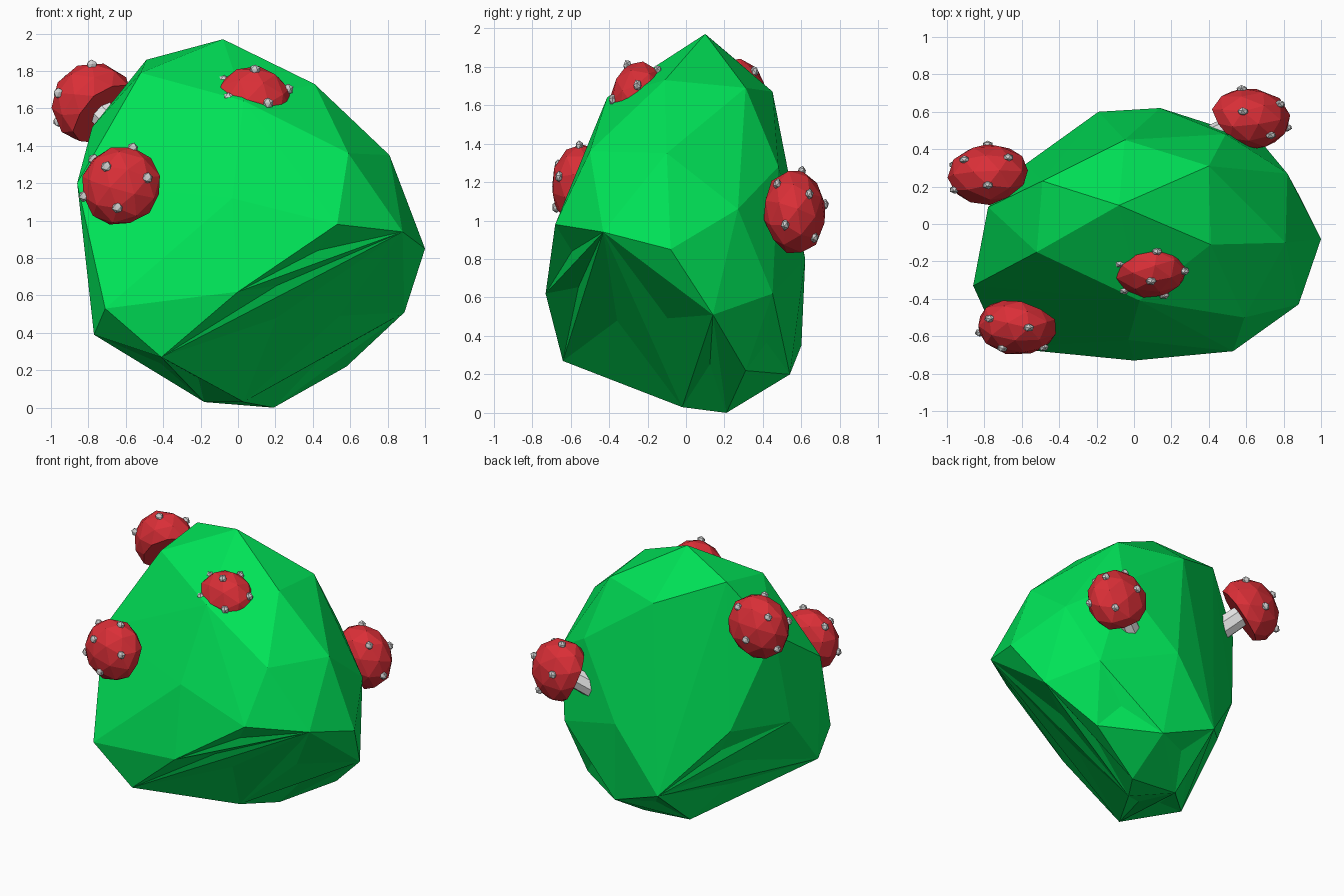
import bpy, bmesh
from mathutils import Vector, Matrix

cube = bpy.data.objects.get("Cube")
if cube:
    bpy.data.objects.remove(cube, do_unlink=True)


def material(name, colour):
    mat = bpy.data.materials.new(name)
    mat.use_nodes = True
    rgba = (*colour, 1)
    mat.diffuse_color = rgba
    mat.node_tree.nodes["Principled BSDF"].inputs["Base Color"].default_value = rgba
    return mat


LEAF = material("leaf green", (0, .76, .095))
RED = material("cap red", (.7, .028, .038))
WHITE = material("stem white", (.82, .82, .82))
GREY = material("spot grey", (.62, .62, .62))


def finish(bm, name, mat, matrix=None):
    """Turn a bmesh into a flat-shaded object with one material."""
    if matrix:
        bm.transform(matrix)
    bmesh.ops.recalc_face_normals(bm, faces=bm.faces)
    mesh = bpy.data.meshes.new(name)
    bm.to_mesh(mesh)
    bm.free()
    mesh.materials.append(mat)
    obj = bpy.data.objects.new(name, mesh)
    bpy.context.scene.collection.objects.link(obj)
    return obj


# Bush: faceted hull around its main corners
crown = [(-.08, .1, 1.97), (-.49, .23, 1.86), (.41, -.11, 1.73), (.4, .31, 1.69),
         (-.05, .45, 1.67), (-.52, -.15, 1.79), (.03, -.41, 1.64)]
middle = [(.81, -.1, 1.35), (.59, -.5, 1.36), (-.03, -.62, 1.12), (-.86, -.33, 1.2),
          (-.78, .09, 1.5), (.49, .48, 1.28), (.82, .27, 1.06), (1, -.08, .85),
          (.88, -.43, .94), (.53, -.68, .98), (.14, .62, .8), (-.58, .32, .82),
          (-.79, -.08, .8)]
base = [(0, -.73, .62), (-.41, -.64, .27), (-.71, -.66, .53), (-.77, -.43, .39),
        (-.18, .21, .03), (.19, .21, 0), (.03, -.02, .03), (.2, .54, .2),
        (-.19, .6, .35), (.58, .31, .22), (.89, .14, .51), (.67, .45, .62)]
bm = bmesh.new()
for corner in crown + middle + base:
    bm.verts.new(corner)
bmesh.ops.convex_hull(bm, input=bm.verts)
loose = [v for v in bm.verts if not v.link_faces]
bmesh.ops.delete(bm, geom=loose, context="VERTS")

# Shallow dents in the large faces underneath
bmesh.ops.recalc_face_normals(bm, faces=bm.faces)
under = [f for f in bm.faces if f.normal.z < -.25 and f.calc_area() > .08]
bmesh.ops.poke(bm, faces=under, offset=-.03)
finish(bm, "bush", LEAF)


def mushroom(name, centre, axis, radius):
    turn = Vector(axis).to_track_quat("Z", "Y").to_matrix().to_4x4()
    squash = Matrix.Diagonal((1, .74, 1, 1))
    place = Matrix.Translation(centre) @ squash @ turn

    # Cap: faceted dome with a flat underside
    bm = bmesh.new()
    bmesh.ops.create_icosphere(bm, subdivisions=2, radius=radius)
    for v in bm.verts:
        v.co.z = max(v.co.z, -radius * .35)
    finish(bm, name + "_cap", RED, place)

    # Stem: runs back into the bush
    bm = bmesh.new()
    bmesh.ops.create_cone(bm, cap_ends=True, segments=8, radius1=.08, radius2=.075,
                          depth=.34, matrix=Matrix.Translation((0, 0, -.21)))
    finish(bm, name + "_stem", WHITE, place)

    # Spots: one on the top and five around the shoulder
    guide = bmesh.new()
    bmesh.ops.create_icosphere(guide, subdivisions=1, radius=radius)
    bm = bmesh.new()
    for v in guide.verts:
        if v.co.z > 0:
            bmesh.ops.create_icosphere(bm, subdivisions=1, radius=.031,
                                       matrix=Matrix.Translation(v.co * .98))
    guide.free()
    finish(bm, name + "_spots", GREY, place)


mushroom("high_mushroom", (-.77, .26, 1.62), (-.6, .5, .6), .228)
mushroom("front_mushroom", (-.62, -.54, 1.18), (-.35, -.7, .45), .22)
mushroom("top_mushroom", (.08, -.24, 1.62), (.05, -.4, .85), .21)
mushroom("back_mushroom", (.61, .56, 1.04), (.7, .45, .4), .228)
